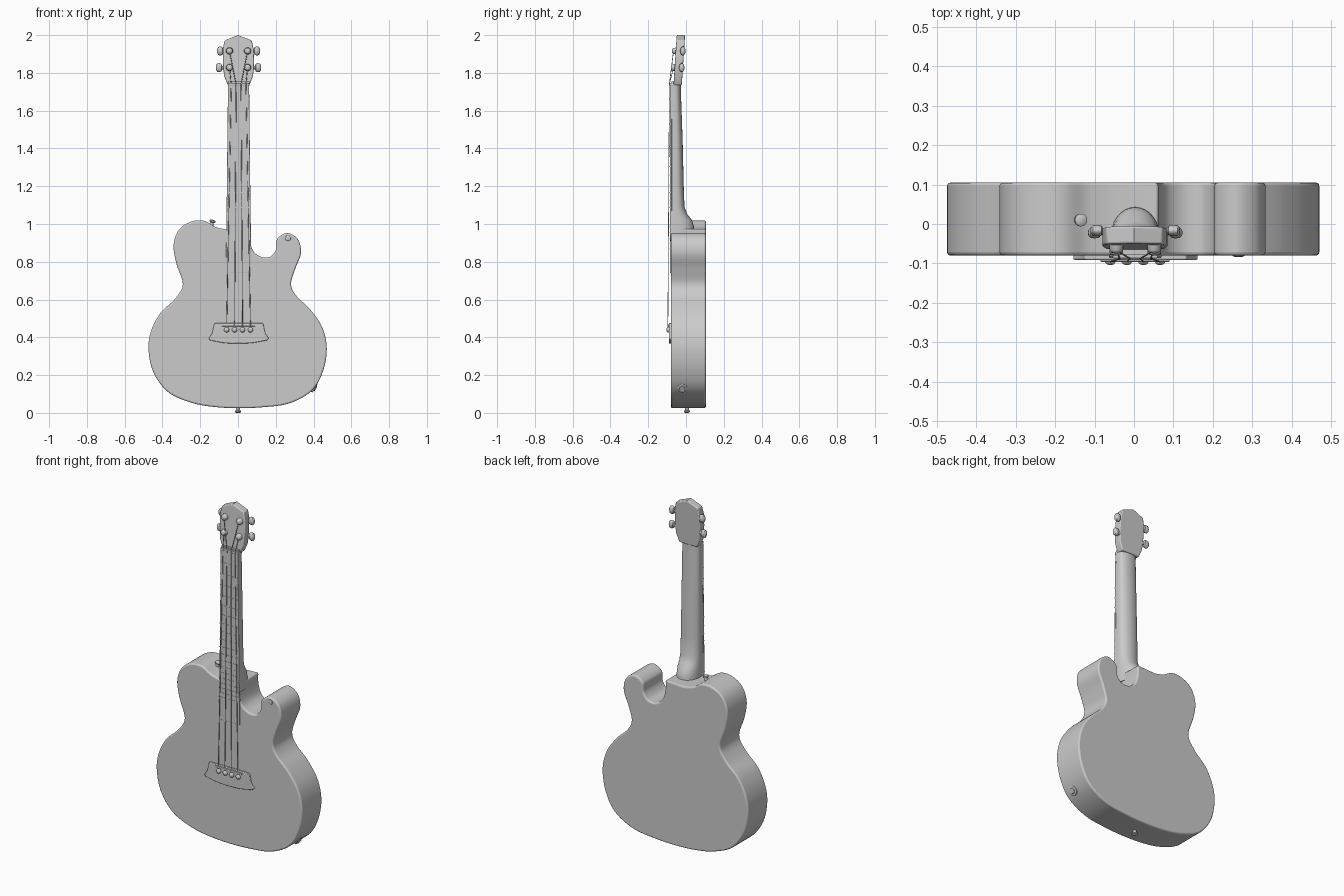
import bpy, bmesh, math
from mathutils import Vector

if "Cube" in bpy.data.objects:
    bpy.data.objects.remove(bpy.data.objects["Cube"])


def finish(name, bm, bevel=0.0, segs=3, angle=40):
    bmesh.ops.recalc_face_normals(bm, faces=bm.faces)
    me = bpy.data.meshes.new(name)
    bm.to_mesh(me)
    bm.free()
    ob = bpy.data.objects.new(name, me)
    bpy.context.collection.objects.link(ob)
    if bevel:
        m = ob.modifiers.new("Bevel", 'BEVEL')
        m.width, m.segments = bevel, segs
        m.limit_method, m.angle_limit = 'ANGLE', math.radians(50)
    bpy.ops.object.select_all(action='DESELECT')
    bpy.context.view_layer.objects.active = ob
    ob.select_set(True)
    bpy.ops.object.shade_smooth_by_angle(angle=math.radians(angle))
    return ob


def spline(pts, n=6):
    """Open smooth curve through the points."""
    p = [Vector(q) for q in pts]
    p = [p[0] * 2 - p[1]] + p + [p[-1] * 2 - p[-2]]
    out = []
    for i in range(1, len(p) - 2):
        a, b, c, d = p[i - 1:i + 3]
        for k in range(n):
            t = k / n
            out.append(0.5 * (2 * b + (c - a) * t + (2 * a - 5 * b + 4 * c - d) * t * t
                              + (3 * b - a - 3 * c + d) * t ** 3))
    return out + [p[-2]]


def plate(name, outline, y0, y1, bevel=0.0, shear=0.0, z_ref=0.0, segs=3):
    """Front-view outline given thickness in y; shear leans it back."""
    bm = bmesh.new()
    rings = [[bm.verts.new((x, y + (z - z_ref) * shear, z)) for x, z in outline] for y in (y0, y1)]
    bm.faces.new(rings[0])
    bm.faces.new(rings[1][::-1])
    n = len(outline)
    for i in range(n):
        j = (i + 1) % n
        bm.faces.new((rings[0][i], rings[1][i], rings[1][j], rings[0][j]))
    return finish(name, bm, bevel, segs)


def lathe(name, origin, axis, profile, n=20, squash=None):
    """Turned part: profile of (distance along axis, radius)."""
    axis = Vector(axis).normalized()
    rot = Vector((0, 0, 1)).rotation_difference(axis)
    bm = bmesh.new()
    rings = []
    for h, r in profile:
        ring = []
        for i in range(n):
            a = 2 * math.pi * i / n
            v = rot @ Vector((r * math.cos(a), r * math.sin(a), h))
            if squash:
                v = Vector(v[k] * squash[k] for k in range(3))
            ring.append(bm.verts.new(v + Vector(origin)))
        rings.append(ring)
    for a, b in zip(rings, rings[1:]):
        for i in range(n):
            j = (i + 1) % n
            bm.faces.new((a[i], a[j], b[j], b[i]))
    bm.faces.new(rings[0])
    bm.faces.new(rings[-1])
    return finish(name, bm)


# Body: single cutaway on the right, rounded shoulder on the left
body_pts = [(0.062, 0.975), (0.062, 0.92), (0.08, 0.858), (0.123, 0.826), (0.172, 0.828),
            (0.203, 0.868), (0.208, 0.922), (0.262, 0.952), (0.318, 0.918), (0.333, 0.845),
            (0.302, 0.76), (0.281, 0.68), (0.31, 0.618), (0.38, 0.55), (0.445, 0.455),
            (0.47, 0.34), (0.448, 0.215), (0.388, 0.115), (0.27, 0.05), (0.13, 0.03),
            (0, 0.025), (-0.13, 0.032), (-0.25, 0.055), (-0.37, 0.11), (-0.448, 0.215),
            (-0.474, 0.34), (-0.458, 0.44), (-0.41, 0.53), (-0.335, 0.602), (-0.292, 0.68),
            (-0.326, 0.79), (-0.341, 0.89), (-0.312, 0.97), (-0.25, 1.012), (-0.18, 1.017),
            (-0.12, 0.985), (-0.06, 0.97)]
plate("body", spline(body_pts), -0.08, 0.105, bevel=0.01)

# Neck: D-shaped sections that flare into the heel
CX = 0.003
sections = [(0.93, 0.065, 0.045), (0.985, 0.065, 0.042), (1.02, 0.064, 0.032), (1.05, 0.063, 0.008),
            (1.09, 0.062, -0.008), (1.2, 0.061, -0.012), (1.45, 0.058, -0.018),
            (1.70, 0.056, -0.027), (1.755, 0.057, -0.027)]
bm = bmesh.new()
rings = []
for z, hw, back in sections:
    front = -0.077
    ring = [bm.verts.new((CX - hw, front, z))]
    for i in range(17):
        a = math.pi * i / 16
        y0 = front + 0.018
        ring.append(bm.verts.new((CX - hw * math.cos(a), y0 + (back - y0) * math.sin(a) ** 0.8, z)))
    ring.append(bm.verts.new((CX + hw, front, z)))
    rings.append(ring)
for a, b in zip(rings, rings[1:]):
    for i in range(len(a)):
        j = (i + 1) % len(a)
        bm.faces.new((a[i], a[j], b[j], b[i]))
bm.faces.new(rings[0])
bm.faces.new(rings[-1])
finish("neck", bm)

# Fretboard, nut and frets
plate("fretboard", [(-0.064, 0.74), (0.070, 0.74), (0.059, 1.735), (-0.053, 1.735)],
      -0.085, -0.075, bevel=0.002)
plate("nut", [(-0.054, 1.733), (0.06, 1.733), (0.06, 1.747), (-0.054, 1.747)],
      -0.087, -0.06, bevel=0.002)
for i in range(1, 20):
    z = 0.44 + 1.295 * 2 ** (-i / 12)
    if z > 0.76:
        hw = 0.056 + (1.735 - z) * 0.011
        plate("fret", [(CX - hw, z - .002), (CX + hw, z - .002), (CX + hw, z + .002), (CX - hw, z + .002)],
              -0.0862, -0.084)

# Headstock leaning slightly back
plate("headstock", [(-0.054, 1.735), (0.06, 1.735), (0.08, 1.785), (0.085, 1.86), (0.082, 1.93),
                    (0.072, 1.972), (0.0, 2.0), (-0.07, 1.972), (-0.08, 1.93), (-0.08, 1.86),
                    (-0.074, 1.785)], -0.066, -0.022, bevel=0.005, shear=0.065, z_ref=1.74)

# Tuners: post on the front, shaft and flattened button at the side
for s in (-1, 1):
    for z in (1.828, 1.916):
        lean = (z - 1.74) * 0.065
        lathe("tuner_post", (CX + s * 0.048, -0.06 + lean, z), (0, -1, 0),
              [(0, 0.019), (0.006, 0.019), (0.01, 0.017), (0.018, 0.017), (0.024, 0.012), (0.026, 0.004)])
        reach = 0.006 if z < 1.9 else 0
        lathe("tuner_button", (CX + s * 0.065, -0.028 + lean, z), (s, 0, 0),
              [(0, 0.009), (0.016 + reach, 0.009), (0.02 + reach, 0.02), (0.03 + reach, 0.024),
               (0.042 + reach, 0.022), (0.047 + reach, 0.014), (0.049 + reach, 0.004)],
              squash=(1, 0.6, 1))

# Bridge with curved lower edge, saddle and pins
bridge = [(-0.125, 0.475), (-0.138, 0.42), (-0.155, 0.395)]
bridge += [(v.x, v.y) for v in spline([(-0.15, 0.385), (-0.08, 0.371), (0.0, 0.367), (0.08, 0.371), (0.155, 0.385)])]
bridge += [(0.163, 0.395), (0.145, 0.42), (0.133, 0.475)]
plate("bridge", bridge, -0.091, -0.075, bevel=0.004)
plate("saddle", [(-0.085, 0.458), (0.09, 0.458), (0.09, 0.468), (-0.085, 0.468)], -0.096, -0.088, bevel=0.002)
for i in range(4):
    xb, xn = CX + (i - 1.5) * 0.042, CX + (i - 1.5) * 0.026
    lathe("bridge_pin", (xb, -0.086, 0.44), (0, -1, 0),
          [(0, 0.014), (0.01, 0.014), (0.016, 0.009), (0.018, 0.003)], 14)
    # String from bridge to nut, then on to its post
    path = [Vector((xb, -0.094, 0.44)), Vector((xb, -0.096, 0.463)), Vector((xn, -0.088, 1.74)),
            Vector((CX + (-0.048 if i < 2 else 0.048), -0.066, 1.828 if i in (0, 3) else 1.916))]
    for a, b in zip(path, path[1:]):
        lathe("string", a, b - a, [(0, 0.002), ((b - a).length, 0.002)], 6)

# Strap buttons and output jack
button = [(-0.01, 0.012), (0.01, 0.009), (0.014, 0.016), (0.021, 0.016), (0.025, 0.008)]
lathe("strap_button_bottom", (0, 0.005, 0.025), (0, 0, -1), button)
lathe("strap_button_shoulder", (-0.14, 0.01, 0.998), (0.3, 0, 1), button)
lathe("horn_button", (0.265, -0.078, 0.925), (0, -1, 0), [(0, 0.016), (0.004, 0.014), (0.006, 0.006)])
lathe("output_jack", (0.402, -0.02, 0.133), (0.85, 0, -0.5),
      [(-0.01, 0.026), (0.006, 0.026), (0.008, 0.016), (0.012, 0.014)])
